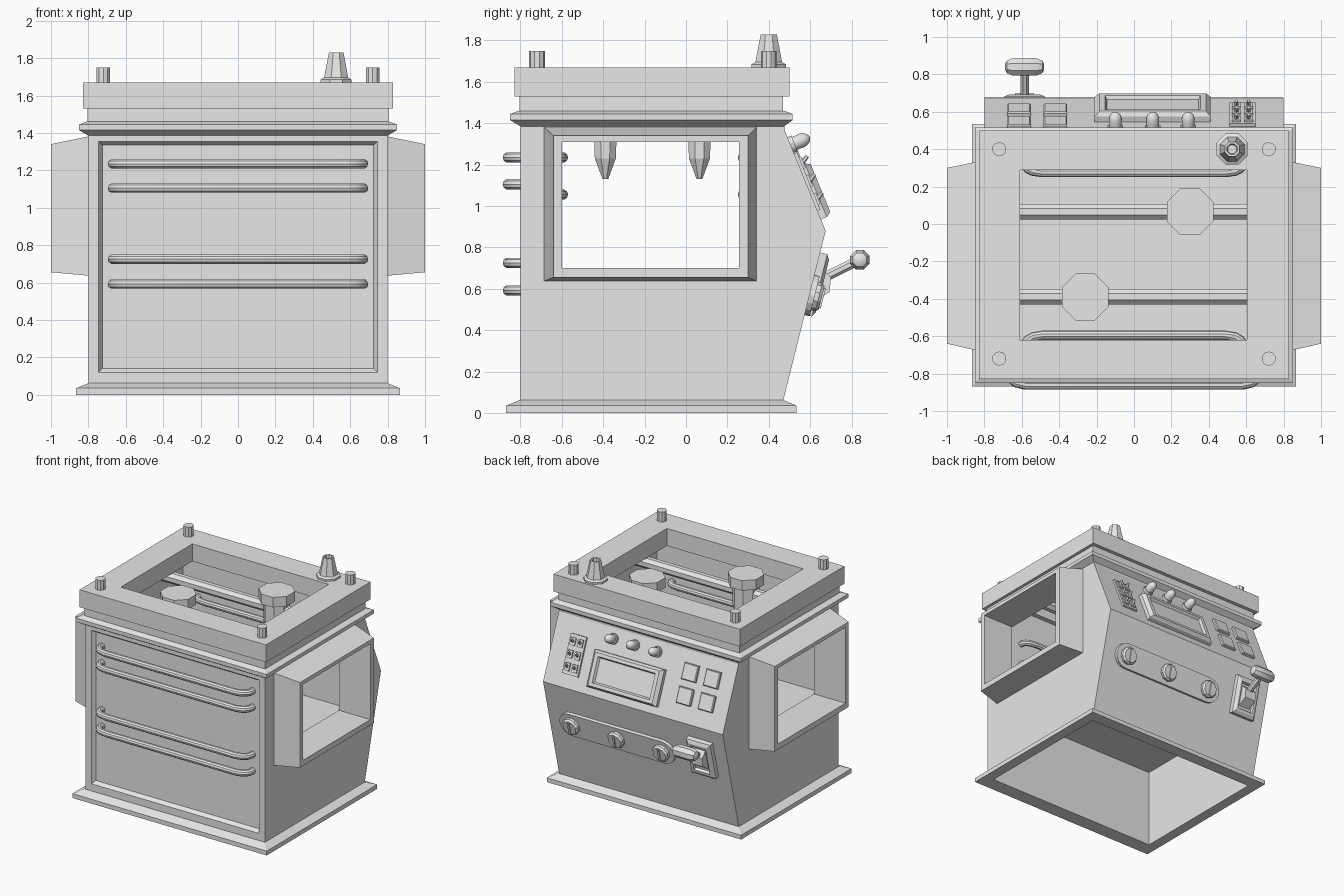
import bpy
from math import cos, sin, pi
from mathutils import Matrix, Vector

cube = bpy.data.objects.get("Cube")
if cube:
    bpy.data.objects.remove(cube)

grey = bpy.data.materials.new("plain_grey")
grey.use_nodes = True
GREY = (0.8, 0.8, 0.8, 1)
grey.diffuse_color = GREY
grey.node_tree.nodes["Principled BSDF"].inputs["Base Color"].default_value = GREY


def activate(ob):
    bpy.ops.object.select_all(action='DESELECT')
    ob.select_set(True)
    bpy.context.view_layer.objects.active = ob


def loft(name, rings, matrix=Matrix(), smooth=False):
    """Skin matching rings of points, capped at both ends."""
    n = len(rings[0])
    verts = [matrix @ Vector(p) for r in rings for p in r]
    faces = [tuple(reversed(range(n))), tuple(range(len(verts) - n, len(verts)))]
    for k in range(len(rings) - 1):
        for i in range(n):
            j = (i + 1) % n
            faces.append((k * n + i, k * n + j, k * n + n + j, k * n + n + i))
    me = bpy.data.meshes.new(name)
    me.from_pydata(verts, [], faces)
    me.materials.append(grey)
    ob = bpy.data.objects.new(name, me)
    bpy.context.collection.objects.link(ob)
    activate(ob)
    bpy.ops.object.mode_set(mode='EDIT')
    bpy.ops.mesh.select_all(action='SELECT')
    bpy.ops.mesh.normals_make_consistent(inside=False)
    bpy.ops.object.mode_set(mode='OBJECT')
    if smooth:
        bpy.ops.object.shade_smooth_by_angle()
    return ob


def rect(x0, x1, y0, y1, z):
    return [(x0, y0, z), (x1, y0, z), (x1, y1, z), (x0, y1, z)]


def box(name, x0, x1, y0, y1, z0, z1, matrix=Matrix()):
    return loft(name, [rect(x0, x1, y0, y1, z) for z in (z0, z1)], matrix)


def turned(name, profile, sides, matrix=Matrix(), smooth=False):
    """Rings of given (radius, height) about the local z axis."""
    rings = [[(r * cos(2 * pi * (i + .5) / sides), r * sin(2 * pi * (i + .5) / sides), z)
              for i in range(sides)] for r, z in profile]
    return loft(name, rings, matrix, smooth)


def extrude_x(name, profile, half):
    return loft(name, [[(x, y, z) for y, z in profile] for x in (-half, half)])


def cut(targets, cutter):
    cutter.hide_render = True
    for ob in targets:
        activate(ob)
        mod = ob.modifiers.new("cut", 'BOOLEAN')
        mod.operation = 'DIFFERENCE'
        mod.solver = 'EXACT'
        mod.object = cutter
        bpy.ops.object.modifier_apply(modifier=mod.name)
    bpy.data.objects.remove(cutter)


def place(x, y, z):
    return Matrix.Translation((x, y, z))


def on_panel(x, z, low, high):
    """Frame on a sloped back panel: local z points out, local y up the slope."""
    (y0, z0), (y1, z1) = low, high
    t = Vector((0, y1 - y0, z1 - z0)).normalized()
    ex = Vector((-1, 0, 0))
    m = Matrix((ex, t, ex.cross(t))).transposed().to_4x4()
    return place(x, y0 + (y1 - y0) * (z - z0) / (z1 - z0), z) @ m


FOOT, WAIST, BROW = (.47, .06), (.675, .88), (.475, 1.37)


def upper(x, z):
    return on_panel(x, z, WAIST, BROW)


def lower(x, z):
    return on_panel(x, z, FOOT, WAIST)


# Cabinet shell with base flange, collar and top slab
body = extrude_x("cabinet_body", [(-.8, .03), (.463, .03), FOOT, WAIST, BROW, (.475, 1.42), (-.8, 1.42)], .8)
base = loft("base_flange", [rect(-h, h, -h - .005, b, z) for h, b, z in
                            ((.865, .535, 0), (.865, .535, .035), (.8, .47, .062))])
collar = loft("top_collar", [rect(-h, h, -h, b, z) for h, b, z in
                             ((.8, .475, 1.385), (.85, .515, 1.415), (.85, .515, 1.445), (.81, .475, 1.46),
                              (.805, .47, 1.46), (.805, .47, 1.54))])
slab = box("top_slab", -.83, .83, -.83, .5, 1.53, 1.67)

# Tapered window surrounds on both sides
windows = []
for side, s in (("left", 1), ("right", -1)):
    rings = [[(s * x, y, z) for y, z in ((y0, z0), (y1, z0), (y1, z1), (y0, z1))]
             for x, y0, y1, z0, z1 in ((.78, -.69, .345, .635, 1.385), (1, -.64, .3, .655, 1.34))]
    windows.append(loft(side + "_window_surround", rings))

# Hollow interior, window tunnel, top opening and front recess
cut([body, base], extrude_x("lower_hollow", [(-.75, -.1), (.41, -.1), (.595, .64), (-.75, .64)], .78))
cut([body, collar] + windows, box("chamber", -.72, .72, -.66, .33, .695, 1.531))
cut([body] + windows, box("window_tunnel", -1.1, 1.1, -.6, .255, .7, 1.31))
cut([slab, collar], box("top_opening", -.61, .605, -.62, .29, 1.4, 1.8))
cut([body], loft("front_recess", [[(x0, y, z0), (-x0, y, z0), (-x0, y, z1), (x0, y, z1)]
                                  for x0, y, z0, z1 in ((-.752, -.81, .113, 1.362), (-.725, -.77, .14, 1.335))]))


# Bent bar handles, outside and in the chamber
def handle(name, half, wall, reach, z, radius):
    left = [(-half, -.01), (-half, .35 * reach), (-half + .012, .62 * reach),
            (-half + .04, .87 * reach), (-half + .09, reach)]
    path = left + [(-x, d) for x, d in reversed(left)]
    cu = bpy.data.curves.new(name, 'CURVE')
    cu.dimensions = '3D'
    cu.bevel_depth = radius
    cu.bevel_resolution = 3
    cu.use_fill_caps = True
    sp = cu.splines.new('POLY')
    sp.points.add(len(path) - 1)
    sign = 1 if wall > -.7 and wall < 0 else -1
    for p, (x, d) in zip(sp.points, path):
        p.co = (x, wall + sign * d, z, 1)
    cu.materials.append(grey)
    ob = bpy.data.objects.new(name, cu)
    bpy.context.collection.objects.link(ob)
    activate(ob)
    bpy.ops.object.convert(target='MESH')
    bpy.ops.object.shade_smooth_by_angle()


for i, z in enumerate((1.235, 1.105, .725, .592)):
    handle(f"front_handle_{i + 1}", .67, -.77, .09, z, .026)
for i, z in enumerate((1.235, 1.055)):
    handle(f"chamber_front_bar_{i + 1}", .58, -.66, .065, z, .025)
    handle(f"chamber_back_bar_{i + 1}", .58, .33, .055, z, .025)

# Cross rails with octagonal tool heads
for i, (x, y) in enumerate(((.3, .065), (-.26, -.39))):
    turned(f"cross_rail_{i + 1}", [(.045, -.72), (.045, .72)], 8,
           place(0, y, 1.48) @ Matrix.Rotation(pi / 2, 4, 'Y'))
    turned(f"tool_head_{i + 1}", [(.015, 1.13), (.055, 1.23), (.06, 1.36), (.1, 1.37), (.1, 1.55),
                                  (.135, 1.55), (.135, 1.63)], 8, place(x, y, 0))

# Corner bolts and beacon on the slab
for x in (-.72, .72):
    for y in (-.72, .4):
        turned("corner_bolt", [(.038, 1.66), (.038, 1.75)], 10, place(x, y, 0))
turned("beacon", [(.09, 1.66), (.09, 1.685), (.07, 1.695), (.042, 1.83), (.03, 1.83), (.025, 1.80)],
       8, place(.525, .4, 0))

# Display screen with bevelled frame
loft("display_screen", [rect(-w, w, -h, h, z) for w, h, z in
                        ((.31, .14, -.01), (.31, .14, .03), (.285, .125, .055), (.255, .1, .055),
                         (.245, .09, .035))], upper(.1, 1.065))

# Indicator lamps
for x in (-.1, .1, .29):
    turned("indicator_lamp", [(.042, -.01), (.042, .02), (.034, .02), (.036, .06), (.03, .08),
                              (.018, .094), (.004, .1)], 12, upper(x, 1.295), smooth=True)

# Square push buttons
for x in (-.42, -.615):
    for z in (1.225, 1.06):
        loft("push_button", [rect(-w, w, -w, w, h) for w, h in ((.063, -.01), (.063, .015), (.057, .022))],
             upper(x, z))

# Toggle switch bank
bank = upper(.58, 1.115)
box("switch_plate", -.07, .07, -.15, .15, -.01, .015, bank)
for x in (-.033, .033):
    for v in (-.095, 0, .095):
        box("switch_base", x - .022, x + .022, v - .03, v + .03, .01, .026, bank)
        turned("switch_toggle", [(.013, 0), (.009, .04)], 6,
               bank @ place(x, v, .02) @ Matrix.Rotation(-.5, 4, 'X'))

# Rounded dial strip with three slotted dials
strip = lower(.18, .57)
outline = [((.41 if k < 9 else -.41) + .1 * cos(a), .1 * sin(a)) for k in range(18)
           for a in [-pi / 2 + pi * (k if k < 9 else k - 1) / 8]]
loft("dial_strip", [[(x, y, z) for x, y in outline] for z in (-.01, .025)], strip)
for x in (-.4, 0, .4):
    turned("dial", [(.07, .02), (.07, .045), (.058, .06)], 10, strip @ place(x, 0, 0))
    box("dial_pointer", x - .008, x + .008, -.05, .05, .055, .068, strip)

# Lever housing, wedge, rod and grip
housing = lower(-.585, .625)
loft("lever_housing", [rect(-w, w, -h, h, z) for w, h, z in
                       ((.108, .155, -.01), (.108, .155, .035), (.085, .13, .05), (.07, .11, .05), (.065, .1, .03))],
     housing)
loft("lever_wedge", [[(x, -.09, .02), (x, .09, .02), (x, .05, .08), (x, -.02, .09)] for x in (-.05, .05)], housing)
rod = Vector((0, .18, .09))
turned("lever_rod", [(.025, 0), (.025, rod.length)], 8,
       place(-.585, .66, .65) @ rod.to_track_quat('Z', 'Y').to_matrix().to_4x4())
turned("lever_grip", [(.015, -.105), (.036, -.095), (.05, -.065), (.05, .065), (.036, .095), (.015, .105)], 8,
       place(-.585, .84, .74) @ Matrix.Rotation(pi / 2, 4, 'Y'), smooth=True)
